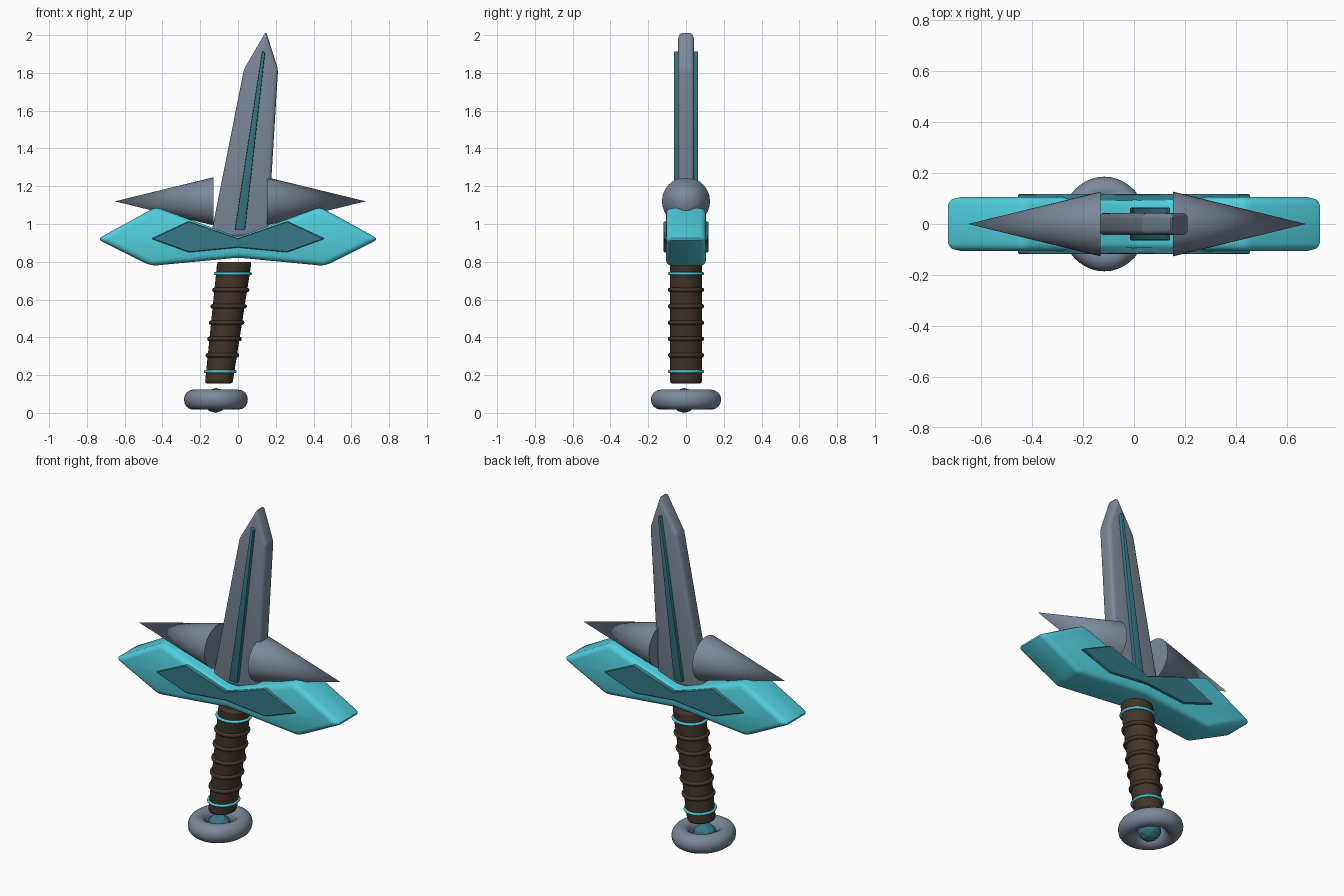
import bpy, bmesh, math

if "Cube" in bpy.data.objects:
    bpy.data.objects.remove(bpy.data.objects["Cube"])


def material(name, rgb):
    m = bpy.data.materials.new(name)
    m.diffuse_color = (*rgb, 1)
    m.use_nodes = True
    m.node_tree.nodes["Principled BSDF"].inputs["Base Color"].default_value = m.diffuse_color
    return m


STEEL = material("steel", (0.20, 0.25, 0.32))
CYAN = material("cyan", (0.08, 0.62, 0.73))
TEAL = material("dark_teal", (0.035, 0.19, 0.24))
BROWN = material("leather", (0.055, 0.035, 0.023))


def finish(ob, name, mat, angle=40):
    ob.name = name
    ob.data.materials.append(mat)
    bpy.ops.object.select_all(action='DESELECT')
    ob.select_set(True)
    bpy.context.view_layer.objects.active = ob
    if angle:
        bpy.ops.object.shade_smooth_by_angle(angle=math.radians(angle))
    return ob


def slab(name, outline, half, mat, bevel=0, segments=3):
    """Extrude a front (x, z) outline through y = -half..half, with rounded edges."""
    bm = bmesh.new()
    face = bm.faces.new([bm.verts.new((x, -half, z)) for x, z in outline])
    new = bmesh.ops.extrude_face_region(bm, geom=[face])["geom"]
    for v in new:
        if isinstance(v, bmesh.types.BMVert):
            v.co.y = half
    bmesh.ops.recalc_face_normals(bm, faces=bm.faces)
    if bevel:
        bmesh.ops.bevel(bm, geom=bm.edges[:], offset=bevel, segments=segments,
                        profile=0.5, affect='EDGES', clamp_overlap=True)
    mesh = bpy.data.meshes.new(name)
    bm.to_mesh(mesh)
    bm.free()
    ob = bpy.data.objects.new(name, mesh)
    bpy.context.collection.objects.link(ob)
    return finish(ob, name, mat)


def mirrored(top, bottom):
    """Outline symmetric in x: top and bottom run from the centre to the right tip."""
    right = top + bottom[::-1]
    return right + [(-x, z) for x, z in right[::-1] if x > 0]


def ring(name, x, z, rx, ry, minor, mat, sides=12):
    bpy.ops.mesh.primitive_torus_add(location=(x, 0, z), major_segments=40, minor_segments=sides,
                                     major_radius=ry - minor, minor_radius=minor)
    ob = bpy.context.object
    ob.scale.x = rx / ry
    return finish(ob, name, mat)


# Leaning blade and its raised centre strip
slab("blade", [(-0.145, 0.932), (0.158, 0.932), (0.212, 1.82), (0.148, 2.02), (0.032, 1.82)],
     0.043, STEEL, 0.02)
slab("blade_strip", [(-0.017, 0.967), (0.037, 0.967), (0.143, 1.905), (0.128, 1.915)],
     0.064, TEAL, 0.005, 2)

# Winged crossguard with an inlaid panel showing on both faces
slab("guard", mirrored([(0, 0.93), (0.435, 1.09), (0.745, 0.92)],
                       [(0, 0.822), (0.46, 0.778)]), 0.106, CYAN, 0.03)
slab("guard_panel", mirrored([(0, 0.925), (0.26, 1.015), (0.46, 0.922)],
                             [(0, 0.875), (0.26, 0.85)]), 0.118, TEAL, 0.004, 1)

# Side spikes
for name, base, tip in (("spike_left", -0.131, -0.652), ("spike_right", 0.154, 0.676)):
    turn = math.copysign(math.pi / 2, tip)
    bpy.ops.mesh.primitive_cone_add(vertices=32, radius1=0.127, radius2=0, depth=abs(tip - base),
                                    location=((base + tip) / 2, 0, 1.12), rotation=(0, turn, 0))
    finish(bpy.context.object, name, STEEL)

# Sheared, slightly tapered grip
def grip_at(z):
    t = (z - 0.155) / 0.645
    return -0.102 + 0.083 * t, 0.073 + 0.018 * t      # centre x, half width


bpy.ops.mesh.primitive_cylinder_add(vertices=32, radius=0.084, depth=0.645, location=(0, 0, 0))
grip = bpy.context.object
for v in grip.data.vertices:
    z = v.co.z + 0.4775
    cx, rx = grip_at(z)
    v.co.x, v.co.z = cx + v.co.x * rx / 0.084, z
bev = grip.modifiers.new("round_ends", 'BEVEL')
bev.width, bev.segments, bev.limit_method = 0.012, 2, 'ANGLE'
finish(grip, "grip", BROWN)

# Leather wraps and end bands around the grip
for i in range(5):
    z = 0.305 + i * 0.0865
    cx, rx = grip_at(z)
    ring(f"grip_wrap_{i + 1}", cx, z, rx + 0.012, 0.096, 0.012, BROWN)
for name, z in (("lower_band", 0.219), ("upper_band", 0.737)):
    cx, rx = grip_at(z)
    ring(name, cx, z, rx + 0.012, 0.096, 0.008, CYAN)

# Ring pommel with a faceted gem in the middle
ring("pommel_ring", -0.117, 0.07, 0.169, 0.186, 0.053, STEEL, 16)
bpy.ops.mesh.primitive_ico_sphere_add(subdivisions=2, radius=0.066, location=(-0.117, -0.01, 0.066))
finish(bpy.context.object, "pommel_gem", TEAL, 0)
